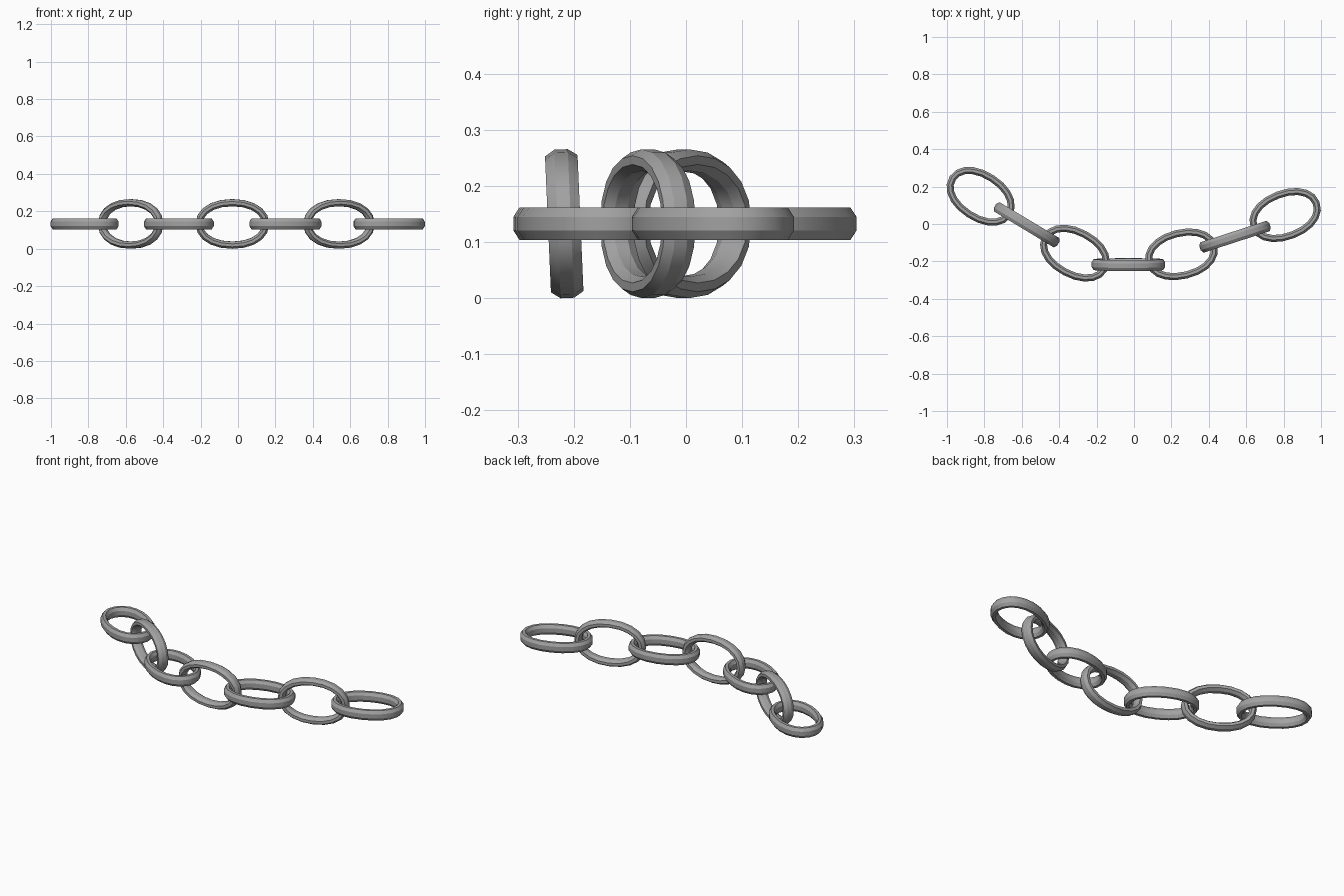
import bpy
import bmesh
from math import sin, cos, pi, radians, copysign
from mathutils import Vector, Matrix

cube = bpy.data.objects.get("Cube")
if cube:
    bpy.data.objects.remove(cube, do_unlink=True)

steel = bpy.data.materials.new("steel grey")
steel.use_nodes = True
GREY = (0.36, 0.36, 0.36, 1)
steel.diffuse_color = GREY
steel.node_tree.nodes["Principled BSDF"].inputs["Base Color"].default_value = GREY

HALF_LENGTH, HALF_WIDTH = 0.197, 0.1325
BAR_IN, BAR_ACROSS = 0.019, 0.029      # half thickness in and across the link plane
AROUND, SIDES = 20, 8
MID_HEIGHT = 0.1325


def oval(angle, a, b, power=0.94):
    """Point on a slightly squared oval."""
    c, s = cos(angle), sin(angle)
    return Vector((a * copysign(abs(c) ** power, c), b * copysign(abs(s) ** power, s), 0))


def make_link(name, x, y, yaw, upright, roll=0):
    bm = bmesh.new()
    a, b = HALF_LENGTH - BAR_IN, HALF_WIDTH - BAR_IN
    flat = cos(pi / SIDES)
    rings = []
    for i in range(AROUND):
        t = 2 * pi * i / AROUND
        centre = oval(t, a, b)
        outward = Vector((cos(t) * b, sin(t) * a, 0)).normalized()
        ring = []
        for j in range(SIDES):
            u = 2 * pi * (j + 0.5) / SIDES
            offset = outward * (BAR_IN * cos(u) / flat)
            offset.z = BAR_ACROSS * sin(u) / flat
            ring.append(bm.verts.new(centre + offset))
        rings.append(ring)
    for i in range(AROUND):
        p, q = rings[i], rings[(i + 1) % AROUND]
        for j in range(SIDES):
            k = (j + 1) % SIDES
            bm.faces.new((p[j], q[j], q[k], p[k]))
    bmesh.ops.recalc_face_normals(bm, faces=bm.faces)

    # Stand every second link on edge, then place it along the chain
    tilt = radians((90 if upright else 0) + roll)
    bm.transform(Matrix.Translation((x, y, MID_HEIGHT))
                 @ Matrix.Rotation(radians(yaw), 4, 'Z')
                 @ Matrix.Rotation(tilt, 4, 'X'))
    mesh = bpy.data.meshes.new(name)
    bm.to_mesh(mesh)
    bm.free()
    mesh.materials.append(steel)
    obj = bpy.data.objects.new(name, mesh)
    bpy.context.collection.objects.link(obj)
    return obj


# Chain path: x, y, heading
path = [(-0.82, 0.148, -33), (-0.574, -0.004, -31), (-0.316, -0.156, -28),
        (-0.03, -0.217, 0), (0.254, -0.162, 14), (0.54, -0.068, 18),
        (0.808, 0.048, 21)]

links = [make_link(f"chain_link_{i + 1}", x, y, yaw, i % 2 == 1, 2.5 if i == 3 else 0)
         for i, (x, y, yaw) in enumerate(path)]

# Smooth along the bar, crisp between its flats
bpy.ops.object.select_all(action='DESELECT')
for link in links:
    link.select_set(True)
bpy.context.view_layer.objects.active = links[0]
bpy.ops.object.shade_smooth_by_angle(angle=radians(30))
